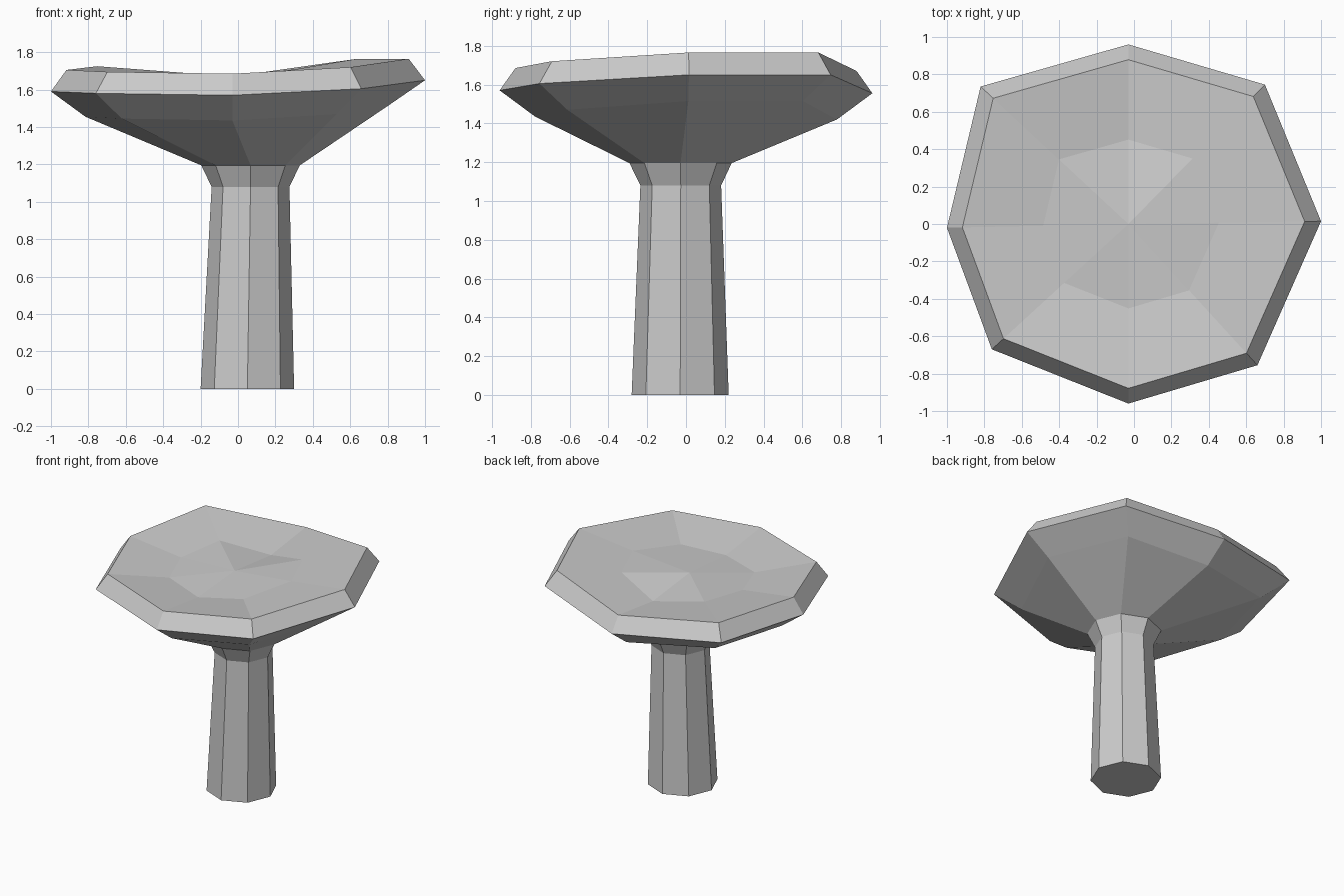
import bpy, bmesh
from math import cos, sin, tau
from mathutils import Vector

# Remove the default cube
cube = bpy.data.objects.get("Cube")
if cube:
    bpy.data.objects.remove(cube, do_unlink=True)

SIDES = 8


def make_material(name, color):
    material = bpy.data.materials.new(name)
    material.use_nodes = True
    material.diffuse_color = color
    material.node_tree.nodes["Principled BSDF"].inputs["Base Color"].default_value = color
    return material


def regular_ring(x, y, z, radius):
    """Eight evenly spaced points around a level circle."""
    return [Vector((x + radius * cos(tau * i / SIDES), y + radius * sin(tau * i / SIDES), z))
            for i in range(SIDES)]


def inset_ring(ring, center, factor, lift):
    """Copy of a ring pulled towards a centre line and moved vertically."""
    return [Vector((center.x + (p.x - center.x) * factor,
                    center.y + (p.y - center.y) * factor,
                    p.z + lift)) for p in ring]


def loft(name, rings, material, bottom=False, tip=None):
    """Join consecutive rings with quads, then close the ends if asked."""
    bm = bmesh.new()
    loops = [[bm.verts.new(p) for p in ring] for ring in rings]
    for low, high in zip(loops, loops[1:]):
        for i in range(SIDES):
            j = (i + 1) % SIDES
            bm.faces.new((low[i], low[j], high[j], high[i]))
    if bottom:
        bm.faces.new(list(reversed(loops[0])))
    if tip is not None:
        peak = bm.verts.new(tip)
        last = loops[-1]
        for i in range(SIDES):
            bm.faces.new((last[i], last[(i + 1) % SIDES], peak))
    mesh = bpy.data.meshes.new(name)
    bm.to_mesh(mesh)
    bm.free()
    mesh.materials.append(material)
    obj = bpy.data.objects.new(name, mesh)
    bpy.context.collection.objects.link(obj)
    return obj


stone = make_material("plain grey", (0.6, 0.6, 0.6, 1.0))

# Tapered stalk with a flared collar
collar = regular_ring(0.067, -0.028, 1.195, 0.263)
loft("stalk",
     [regular_ring(0.05, -0.03, 0, 0.25), regular_ring(0.067, -0.027, 1.08, 0.208), collar],
     stone, bottom=True)

# Uneven widest edge of the cap, counter-clockwise from the left side
rim = [Vector(p) for p in (
    (1.0, 0.015, 1.65), (0.7, 0.745, 1.65), (-0.03, 0.96, 1.555), (-0.82, 0.735, 1.61),
    (-1.0, -0.02, 1.59), (-0.76, -0.67, 1.58), (-0.03, -0.96, 1.57), (0.66, -0.755, 1.605))]
middle = Vector((-0.03, 0, 1.665))

# Cap: sloping underside, bevelled lip and shallow dished top
underside = inset_ring(rim, middle, 0.81, -0.135)
lip = inset_ring(rim, middle, 0.915, 0.115)
dish = inset_ring(rim, middle, 0.47, 0.06)
loft("cap", [collar, underside, rim, lip, dish], stone, tip=middle)
